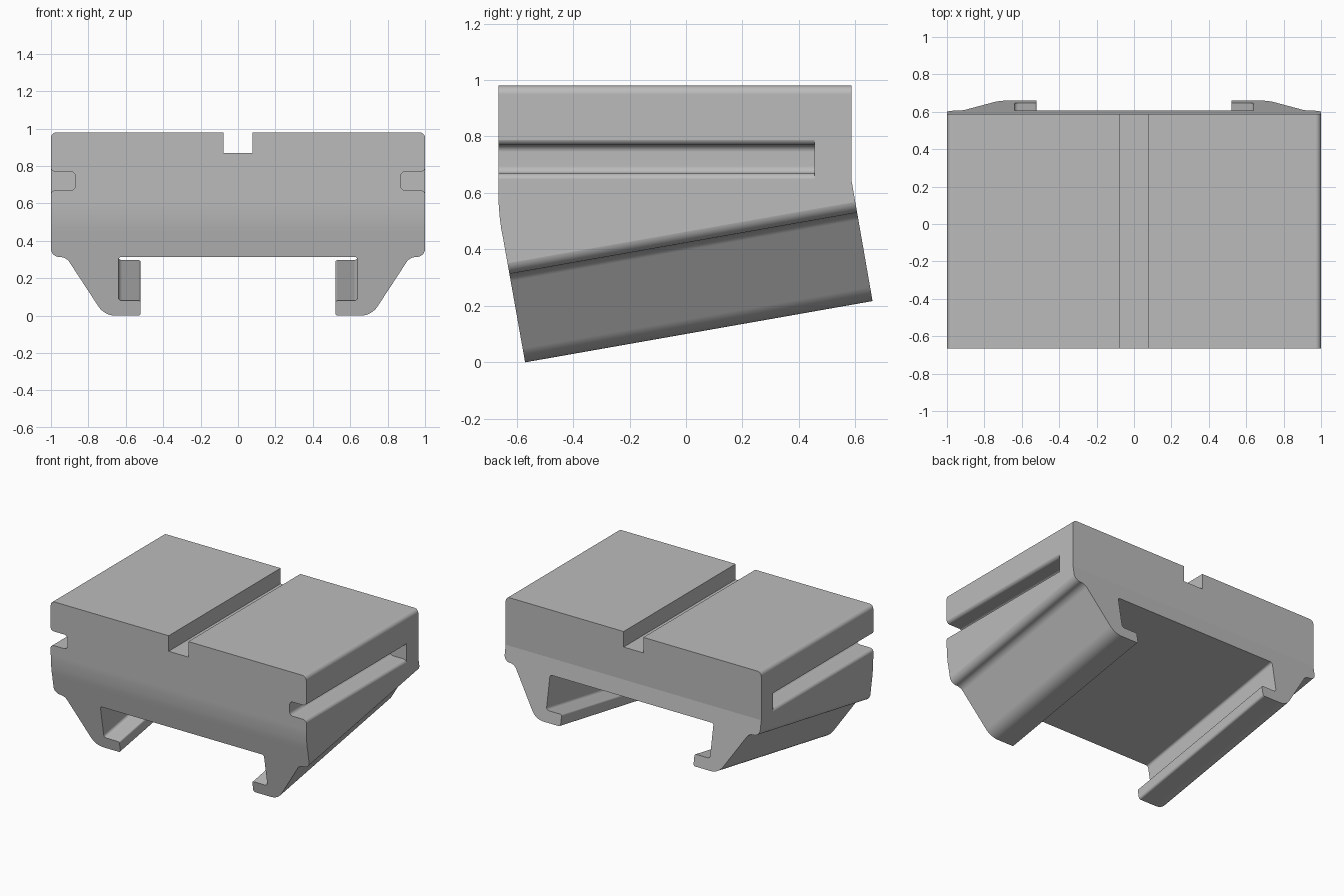
import bpy
import bmesh
from math import sin, cos, tan, radians
from mathutils import Vector

if "Cube" in bpy.data.objects:
    bpy.data.objects.remove(bpy.data.objects["Cube"])

TILT = radians(10)
grey = bpy.data.materials.new("light grey plastic")
grey.use_nodes = True
colour = (0.5, 0.5, 0.5, 1)
grey.diffuse_color = colour
grey.node_tree.nodes["Principled BSDF"].inputs["Base Color"].default_value = colour


def rounded(points, steps=12):
    """Outline from (a, b, radius) corners, with true arcs at the corners."""
    out = []
    for i, (a, b, r) in enumerate(points):
        p = Vector((a, b))
        if not r:
            out.append(p)
            continue
        u = (Vector(points[i - 1][:2]) - p).normalized()
        v = (Vector(points[(i + 1) % len(points)][:2]) - p).normalized()
        half = u.angle(v) / 2
        centre = p + (u + v).normalized() * r / sin(half)
        start = p + u * r / tan(half) - centre
        turn = start.angle_signed(p + v * r / tan(half) - centre)
        for k in range(steps + 1):
            t = -turn * k / steps
            out.append(centre + Vector((start.x * cos(t) - start.y * sin(t),
                                        start.x * sin(t) + start.y * cos(t))))
    return out


def prism(name, outline, place, start, end):
    """Extrude an outline; place(a, b, depth) gives the 3D point."""
    bm = bmesh.new()
    rings = [[bm.verts.new(place(a, b, d)) for a, b in outline] for d in (start, end)]
    n = len(outline)
    for ring in rings:
        bm.faces.new(ring)
    for i in range(n):
        j = (i + 1) % n
        bm.faces.new((rings[0][i], rings[0][j], rings[1][j], rings[1][i]))
    bmesh.ops.recalc_face_normals(bm, faces=bm.faces)
    mesh = bpy.data.meshes.new(name)
    bm.to_mesh(mesh)
    bm.free()
    mesh.materials.append(grey)
    obj = bpy.data.objects.new(name, mesh)
    bpy.context.collection.objects.link(obj)
    return obj


# Clip body: side outline with a gently curved front, extended below the feet
side = [(-0.665, 0.98), (-0.665, 0.6), (-0.6635, 0.56), (-0.6595, 0.51),
        (-0.654, 0.47), (-0.648, 0.44), (-0.561, -0.05), (0.669, 0.17),
        (0.587, 0.64), (0.587, 0.98)]
body = prism("clip_body", side, lambda y, z, x: (x, y, z), -1, 1)

# Round the long top edges
bm = bmesh.new()
bm.from_mesh(body.data)
top_edges = [e for e in bm.edges
             if all(v.co.z > 0.97 for v in e.verts)
             and abs(e.verts[0].co.x - e.verts[1].co.x) < 0.01]
bmesh.ops.bevel(bm, geom=top_edges, offset=0.03, segments=12, profile=0.5, affect='EDGES')
bm.to_mesh(body.data)
bm.free()

# Underside: hooked rail feet and channel, cut along the tilted axis
half = [(0.64, 0.318, 0.015), (0.64, 0.081, 0.02), (0.52, 0.081, 0.012),
        (0.52, 0, 0.015), (0.714, 0, 0.11), (0.919, 0.318, 0.058),
        (1.001, 0.318, 0.048), (1.001, 0.4, 0), (1.3, 0.4, 0), (1.3, -0.4, 0)]
under = half + [(-x, w, r) for x, w, r in reversed(half)]
cutters = [prism("underside_cutter", rounded(under),
                 lambda x, w, d: (x, -0.57 + d * cos(TILT) - w * sin(TILT),
                                  d * sin(TILT) + w * cos(TILT)), -0.4, 1.7)]

# Side slots with rounded mouths, closed near the back
slot = [(1.3, 0.85, 0), (1.001, 0.85, 0), (1.001, 0.77, 0.025), (0.87, 0.77, 0.025),
        (0.87, 0.67, 0.025), (1.001, 0.67, 0.025), (1.001, 0.6, 0), (1.3, 0.6, 0)]
for label, s in (("left", 1), ("right", -1)):
    cutters.append(prism(label + "_slot_cutter", rounded(slot),
                         lambda x, z, y: (s * x, y, z), -0.9, 0.455))

# Groove along the top
groove = [(-0.077, 0.87), (0.077, 0.87), (0.077, 1.2), (-0.077, 1.2)]
cutters.append(prism("top_groove_cutter", groove, lambda x, z, y: (x, y, z), -1, 1))

bpy.ops.object.select_all(action='DESELECT')
bpy.context.view_layer.objects.active = body
body.select_set(True)
for cutter in cutters:
    cut = body.modifiers.new("cut", 'BOOLEAN')
    cut.operation = 'DIFFERENCE'
    cut.solver = 'EXACT'
    cut.object = cutter
    bpy.ops.object.modifier_apply(modifier=cut.name)
    bpy.data.objects.remove(cutter)

# Smooth the fillets, keep the flat faces crisp
bpy.ops.object.shade_smooth_by_angle(angle=radians(9))
weighted = body.modifiers.new("weighted normals", 'WEIGHTED_NORMAL')
weighted.keep_sharp = True
